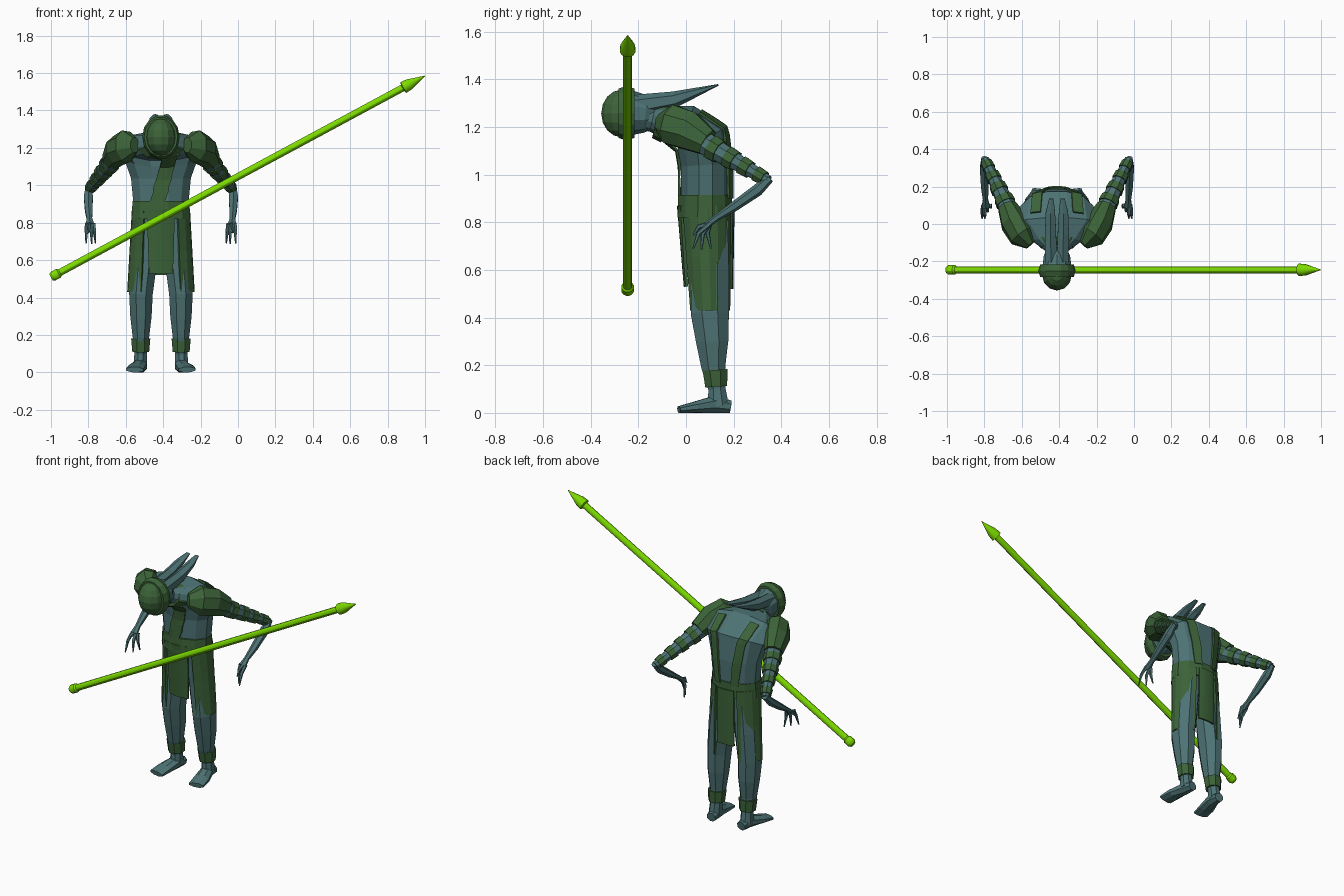
import bpy, bmesh, math
from mathutils import Vector

if "Cube" in bpy.data.objects:
    bpy.data.objects.remove(bpy.data.objects["Cube"])

CX = -0.412  # the body stands to one side of the spear


def material(name, rgb):
    m = bpy.data.materials.new(name)
    m.use_nodes = True
    m.diffuse_color = (*rgb, 1)
    m.node_tree.nodes["Principled BSDF"].inputs["Base Color"].default_value = (*rgb, 1)
    return m


SKIN = material("blue grey skin", (0.075, 0.17, 0.175))
CLOTH = material("dark green cloth", (0.045, 0.125, 0.04))
GLOW = material("bright green", (0.2, 0.7, 0.0))


def finish(name, bm, mat, x=CX):
    bmesh.ops.recalc_face_normals(bm, faces=bm.faces)
    me = bpy.data.meshes.new(name)
    bm.to_mesh(me)
    bm.free()
    me.materials.append(mat)
    ob = bpy.data.objects.new(name, me)
    ob.location.x = x
    bpy.context.collection.objects.link(ob)
    return ob


def loft(name, stations, mat, n=8, x=CX, side=1):
    """Skin rings along a path; each station is x, y, z, half width, half depth."""
    bm = bmesh.new()
    pts = [Vector((p[0] * side, p[1], p[2])) for p in stations]
    rings = []
    for i, p in enumerate(pts):
        t = (pts[min(i + 1, len(pts) - 1)] - pts[max(i - 1, 0)]).normalized()
        u = Vector((1, 0, 0))
        u = (u - t * u.dot(t)).normalized()
        v = t.cross(u)
        a, b = (r / math.cos(math.pi / n) for r in stations[i][3:5])
        angles = [2 * math.pi * (k + 0.5) / n for k in range(n)]
        rings.append([bm.verts.new(p + u * a * math.cos(q) + v * b * math.sin(q)) for q in angles])
    for r, s in zip(rings, rings[1:]):
        for k in range(n):
            bm.faces.new((r[k], r[(k + 1) % n], s[(k + 1) % n], s[k]))
    bm.faces.new(rings[0])
    bm.faces.new(rings[-1])
    return finish(name, bm, mat, x)


def grid(name, rows, mat, thick):
    bm = bmesh.new()
    vs = [[bm.verts.new(p) for p in row] for row in rows]
    for r, s in zip(vs, vs[1:]):
        for k in range(len(r) - 1):
            bm.faces.new((r[k], r[k + 1], s[k + 1], s[k]))
    ob = finish(name, bm, mat)
    sol = ob.modifiers.new("thickness", "SOLIDIFY")
    sol.thickness, sol.offset = thick, 0
    return ob


def strip(name, path, half, target):
    """Cloth strip laid onto the torso along a path."""
    rows = []
    for a, b in zip(path, path[1:]):
        for i in range(5):
            c = Vector(a).lerp(Vector(b), i / 4)
            if i or not rows:
                rows.append([c + Vector((w * half, 0, 0)) for w in (-1, 0, 1)])
    ob = grid(name, rows, CLOTH, 0.01)
    sw = ob.modifiers.new("fit", "SHRINKWRAP")
    sw.target, sw.wrap_mode, sw.offset = target, 'ABOVE_SURFACE', 0.008
    ob.modifiers.move(1, 0)


def panel(name, start, end, bottom, taper=0.0):
    """Hanging skirt panel; angles run from the front round the body."""
    rows = []
    for f in (0, 0.5, 1):
        z = 0.87 + (bottom - 0.87) * f
        low = (0.87 - z) / 0.44
        rx, ry, cy = 0.15 + 0.025 * low, 0.115 - 0.022 * low, 0.083 + 0.015 * low
        mid, half = (start + end) / 2, (end - start) / 2 * (1 - taper * f)
        angles = [math.radians(mid + half * (k / 3 - 1)) for k in range(7)]
        rows.append([(rx * math.sin(q), cy - ry * math.cos(q), z) for q in angles])
    grid(name, rows, CLOTH, 0.012)


# Spear
A, B = Vector((-1, -0.245, 0.508)), Vector((1, -0.245, 1.585))
profile = [(0, 0.018), (0.006, 0.026), (0.02, 0.026), (0.024, 0.019), (0.94, 0.019),
           (0.942, 0.033), (0.958, 0.03), (1, 0.001)]
spear = loft("spear", [(*A.lerp(B, t), r, r) for t, r in profile], GLOW, 12, 0)
bpy.ops.object.select_all(action='DESELECT')
spear.select_set(True)
bpy.context.view_layer.objects.active = spear
bpy.ops.object.shade_smooth_by_angle()

# Torso bending forward into the neck
torso = loft("torso", [
    (0, 0.09, 0.7, 0.12, 0.075), (0, 0.083, 0.88, 0.145, 0.103), (0, 0.083, 1.04, 0.16, 0.105),
    (0, 0.07, 1.15, 0.195, 0.115), (0, 0, 1.21, 0.22, 0.085), (0, -0.09, 1.22, 0.13, 0.068),
    (0, -0.14, 1.235, 0.062, 0.055), (0, -0.22, 1.25, 0.062, 0.06)], SKIN, 12)

# Head, mask and surrounding ring
loft("head", [(0, -0.13, 1.25, 0.05, 0.055), (0, -0.17, 1.255, 0.07, 0.075),
              (0, -0.25, 1.26, 0.08, 0.095)], SKIN, 10)
bpy.ops.mesh.primitive_uv_sphere_add(segments=12, ring_count=8, radius=1, location=(CX, -0.27, 1.257))
mask = bpy.context.object
mask.name = "face_mask"
mask.scale = (0.08, 0.086, 0.1)
mask.data.materials.append(CLOTH)
bpy.ops.mesh.primitive_torus_add(major_segments=14, minor_segments=6, major_radius=0.08,
                                 minor_radius=0.02, location=(CX, -0.25, 1.258),
                                 rotation=(math.pi / 2, 0, 0))
ring = bpy.context.object
ring.name = "head_ring"
ring.scale = (1, 1.18, 1.9)
ring.data.materials.append(CLOTH)

# Clothing on the torso
strip("chest_sash", [(0.06, -0.12, 1.15), (0.02, -0.05, 1.03), (-0.035, -0.05, 0.89)], 0.045, torso)
loft("collar", [(0, -0.085, 1.215, 0.125, 0.078), (0, -0.125, 1.225, 0.085, 0.07)], CLOTH, 10)
loft("belt", [(0, 0.08, 0.82, 0.157, 0.115), (0, 0.08, 0.915, 0.152, 0.113)], CLOTH, 12)
panel("front_panel", -29, 29, 0.53, 0.25)
panel("back_panel", 158, 202, 0.52, 0.1)

for s, label in ((1, "left"), (-1, "right")):
    # Swept crest blades behind the head
    loft(label + "_crest", [(0.032, -0.21, 1.29, 0.03, 0.04), (0.034, -0.05, 1.315, 0.03, 0.03),
                            (0.035, 0.06, 1.352, 0.025, 0.014), (0.03, 0.135, 1.377, 0.012, 0.003)],
         SKIN, 6, side=s)
    # Vest edges and skirt sides
    strip(label + "_vest_strip", [(s * 0.12, 0.08, 1.29), (s * 0.1, 0.19, 1.17),
                                  (s * 0.085, 0.21, 1.05), (s * 0.06, 0.2, 0.9)], 0.028, torso)
    panel(label + "_skirt_side", *sorted((s * 36, s * 152)), 0.43)

    # Legs
    loft(label + "_leg", [
        (0.07, 0.09, 0.82, 0.068, 0.085), (0.09, 0.1, 0.6, 0.07, 0.08), (0.107, 0.1, 0.42, 0.063, 0.08),
        (0.107, 0.11, 0.3, 0.057, 0.068), (0.107, 0.115, 0.19, 0.044, 0.05),
        (0.109, 0.13, 0.1, 0.033, 0.036), (0.11, 0.135, 0.03, 0.036, 0.045)], SKIN, side=s)
    loft(label + "_foot", [
        (0.105, 0.187, 0.026, 0.028, 0.026), (0.11, 0.12, 0.036, 0.036, 0.036),
        (0.13, 0.04, 0.024, 0.046, 0.024), (0.14, -0.03, 0.014, 0.046, 0.014)], SKIN, side=s)
    loft(label + "_ankle_band", [(0.108, 0.127, 0.11, 0.045, 0.046),
                                 (0.108, 0.122, 0.18, 0.051, 0.052)], CLOTH, side=s)

    # Shoulder and arm
    loft(label + "_shoulder_pad", [
        (0.14, -0.11, 1.215, 0.03, 0.04), (0.185, -0.06, 1.21, 0.07, 0.082),
        (0.23, 0.01, 1.185, 0.07, 0.08), (0.265, 0.09, 1.135, 0.05, 0.055)], CLOTH, side=s)
    shoulder, elbow = Vector((0.24, 0.04, 1.155)), Vector((0.385, 0.345, 0.975))

    def arm_ring(t, extra=0.0):
        r = 0.052 - 0.03 * t + extra
        return (*shoulder.lerp(elbow, t), r, r)

    loft(label + "_upper_arm", [arm_ring(0), arm_ring(0.5), arm_ring(1)], SKIN, side=s)
    for i, t in enumerate((0.22, 0.44, 0.64, 0.84)):
        loft(f"{label}_arm_wrap_{i + 1}", [arm_ring(t, 0.006), arm_ring(t + 0.11, 0.006)], CLOTH, side=s)
    loft(label + "_forearm", [
        (0.387, 0.352, 0.985, 0.016, 0.016), (0.388, 0.3, 0.935, 0.024, 0.022),
        (0.386, 0.2, 0.865, 0.02, 0.018), (0.382, 0.13, 0.82, 0.014, 0.012),
        (0.38, 0.09, 0.79, 0.022, 0.012)], SKIN, 6, side=s)

    # Thin claw-like fingers
    tips = ((0.4, 0.03, 0.69), (0.385, 0.03, 0.745), (0.37, 0.065, 0.685), (0.35, 0.105, 0.69))
    for i, tip in enumerate(tips):
        root = Vector((0.396 - 0.012 * i, 0.1, 0.795))
        knuckle = root.lerp(Vector(tip), 0.5) + Vector((0, -0.012, 0.012))
        loft(f"{label}_finger_{i + 1}", [(*root, 0.009, 0.009), (*knuckle, 0.008, 0.008),
                                        (*tip, 0.003, 0.003)], SKIN, 5, side=s)
